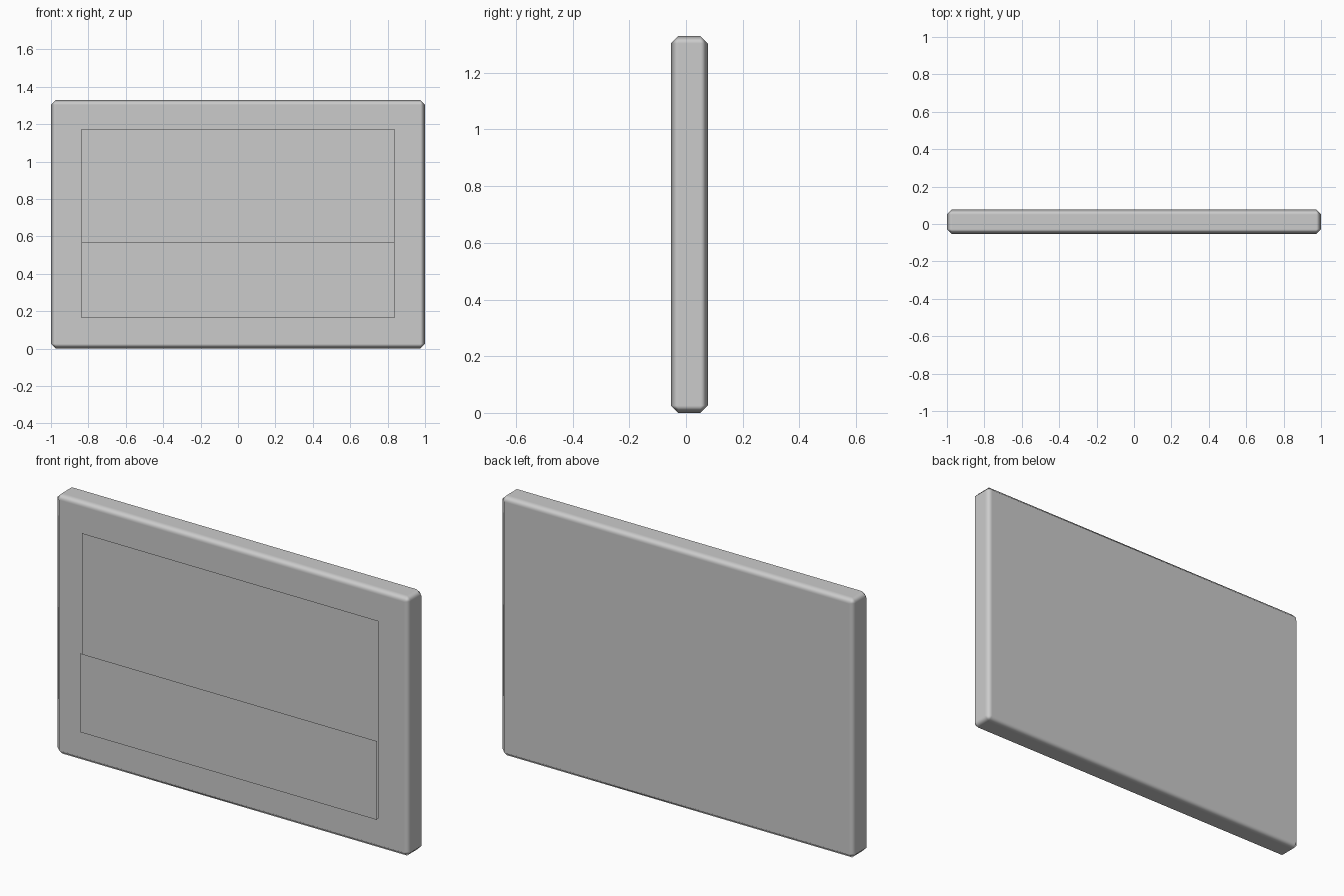
import bpy

if "Cube" in bpy.data.objects:
    bpy.data.objects.remove(bpy.data.objects["Cube"])

grey = bpy.data.materials.new("plain grey")
grey.diffuse_color = (0.6, 0.6, 0.6, 1)
grey.use_nodes = True
grey.node_tree.nodes["Principled BSDF"].inputs["Base Color"].default_value = grey.diffuse_color


def finish(obj, name):
    obj.name = name
    obj.data.name = name
    obj.data.materials.append(grey)
    return obj


# Chamfered slab standing upright
Y_FRONT, Y_BACK, HEIGHT = -0.053, 0.077, 1.33
bpy.ops.mesh.primitive_cube_add(size=1, location=(0, (Y_FRONT + Y_BACK) / 2, HEIGHT / 2))
body = finish(bpy.context.object, "body")
body.scale = (2, Y_BACK - Y_FRONT, HEIGHT)
bpy.ops.object.transform_apply(location=False, rotation=False, scale=True)
bpy.ops.object.shade_smooth()
bevel = body.modifiers.new("chamfer", "BEVEL")
bevel.width = 0.026
bevel.segments = 1
normals = body.modifiers.new("flat faces", "WEIGHTED_NORMAL")
normals.weight = 100


# Thin sheets floating just in front of the slab
def sheet(name, y, z0, z1, half_width=0.838):
    verts = [(-half_width, y, z0), (half_width, y, z0),
             (half_width, y, z1), (-half_width, y, z1)]
    mesh = bpy.data.meshes.new(name)
    mesh.from_pydata(verts, [], [(0, 1, 2, 3)])
    obj = bpy.data.objects.new(name, mesh)
    bpy.context.collection.objects.link(obj)
    return finish(obj, name)


sheet("picture_sheet", -0.062, 0.165, 1.175)
sheet("lower_sheet", -0.077, 0.165, 0.567)
